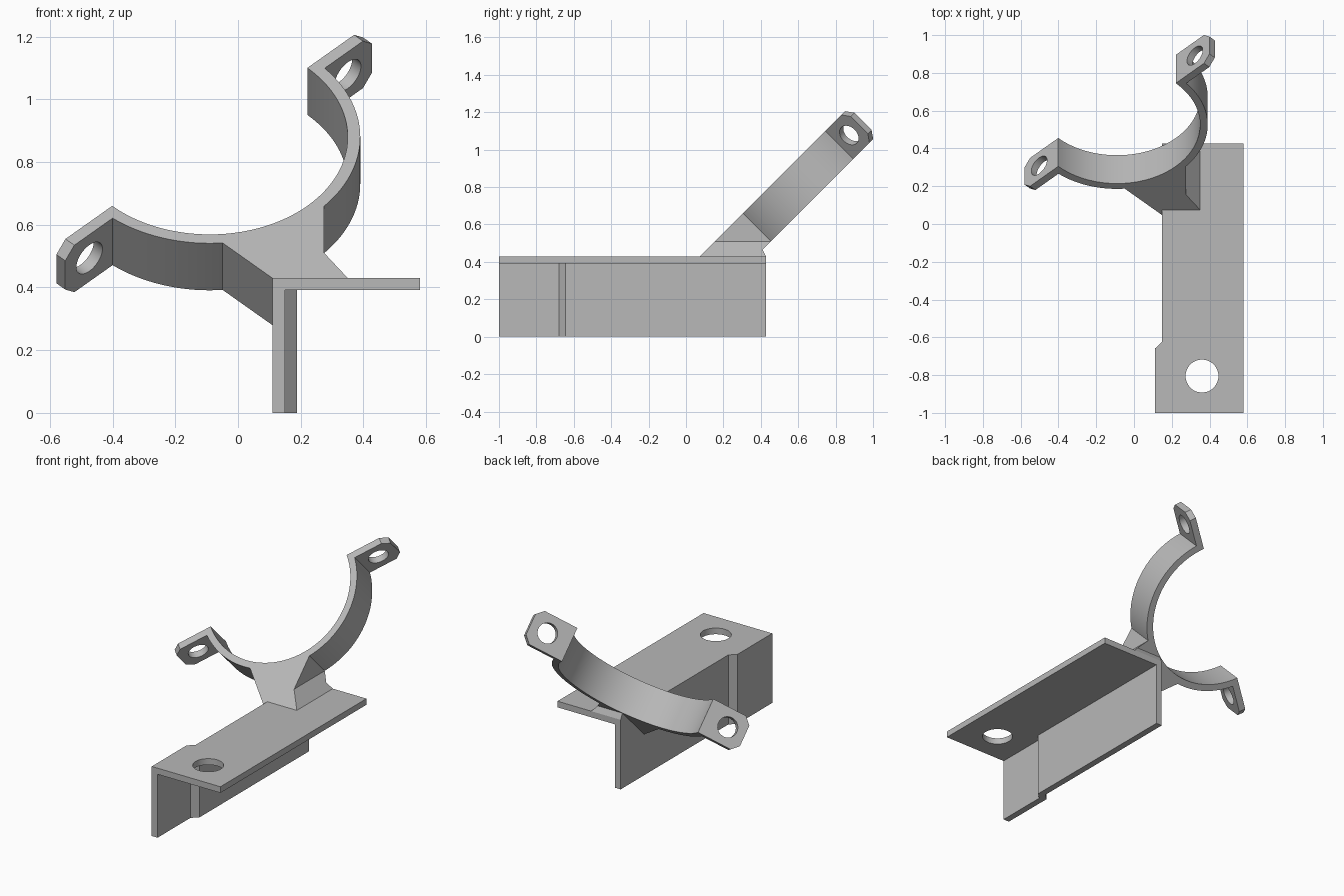
import bpy, bmesh, math
from mathutils import Vector

old = bpy.data.objects.get("Cube")
if old:
    bpy.data.objects.remove(old, do_unlink=True)

metal = bpy.data.materials.new("plain grey metal")
metal.use_nodes = True
GREY = (0.48, 0.48, 0.48, 1)
metal.diffuse_color = GREY
metal.node_tree.nodes["Principled BSDF"].inputs["Base Color"].default_value = GREY

S = math.sqrt(0.5)
SHIFT = 0.355            # offset of the tilted clamp plane
CX, CV = -0.09, 1.245    # clamp centre in its plane
R_IN, R_OUT = 0.44, 0.48
WIDTH, TIP, THICK, CHAMFER = 0.212, 0.692, 0.04, 0.041
LEG_X, Z_UNDER, Z_TOP, BACK = 0.148, 0.392, 0.43, 0.427


def tilted(x, v, n=0):
    """Point in the plane leaning back 45 degrees, n = depth behind it."""
    return Vector((x, (v + n) * S - SHIFT, (v - n) * S))


def clamp_point(a, b, n=0):
    """a runs along the clamp opening, b runs away from it."""
    return tilted(CX + (a + b) * S, CV + (a - b) * S, n)


def arc(r, start, end, steps=64):
    angles = [start + (end - start) * i / steps for i in range(steps + 1)]
    return [(r * math.cos(t), r * math.sin(t)) for t in angles]


def loft(name, near, far, cuts=()):
    """Solid between two matching loops, trimmed by (point, outward normal) planes."""
    bm = bmesh.new()
    p = [bm.verts.new(c) for c in near]
    q = [bm.verts.new(c) for c in far]
    bm.faces.new(p)
    bm.faces.new(q[::-1])
    for i in range(len(p)):
        j = (i + 1) % len(p)
        bm.faces.new((p[j], p[i], q[i], q[j]))
    for point, normal in cuts:
        geom = bm.verts[:] + bm.edges[:] + bm.faces[:]
        cut = bmesh.ops.bisect_plane(bm, geom=geom, plane_co=point,
                                     plane_no=normal, clear_outer=True)
        edges = [e for e in cut["geom_cut"] if isinstance(e, bmesh.types.BMEdge)]
        bmesh.ops.holes_fill(bm, edges=edges)
    bmesh.ops.recalc_face_normals(bm, faces=bm.faces[:])
    mesh = bpy.data.meshes.new(name)
    bm.to_mesh(mesh)
    bm.free()
    mesh.materials.append(metal)
    obj = bpy.data.objects.new(name, mesh)
    bpy.context.collection.objects.link(obj)
    return obj


def extrude(name, loop, vector, cuts=()):
    return loft(name, loop, [c + vector for c in loop], cuts)


def drill(obj, centre, axis, radius):
    """Cut a round hole through an object."""
    bpy.ops.mesh.primitive_cylinder_add(vertices=48, radius=radius, depth=0.15, location=centre)
    cutter = bpy.context.object
    cutter.rotation_euler = axis.to_track_quat("Z", "Y").to_euler()
    cutter.hide_render = True
    cutter.data.materials.append(metal)
    mod = obj.modifiers.new("hole", "BOOLEAN")
    mod.operation, mod.solver, mod.object = "DIFFERENCE", "EXACT", cutter
    bpy.context.view_layer.objects.active = obj
    bpy.ops.object.modifier_apply(modifier=mod.name)
    bpy.data.objects.remove(cutter, do_unlink=True)


def smooth(obj):
    bpy.ops.object.select_all(action="DESELECT")
    obj.select_set(True)
    bpy.context.view_layer.objects.active = obj
    bpy.ops.object.shade_smooth_by_angle(angle=math.radians(25))


UP = Vector((0, 0, 1))
DEPTH = Vector((0, S, -S)) * WIDTH

# Top plate with its mounting hole
outline = [(0.11, -1), (0.58, -1), (0.58, BACK), (LEG_X, BACK), (LEG_X, -0.625), (0.11, -0.66)]
plate = extrude("top_plate", [Vector((x, y, Z_UNDER)) for x, y in outline], UP * (Z_TOP - Z_UNDER))
drill(plate, (0.36, -0.805, 0.41), UP, 0.087)
smooth(plate)

# Side leg, stepped sideways near the front
outline = [(0.11, -1), (0.11, -0.66), (LEG_X, -0.625), (LEG_X, BACK),
           (0.188, BACK), (0.188, -0.643), (0.15, -0.68), (0.15, -1)]
extrude("side_leg", [Vector((x, y, 0)) for x, y in outline], UP * Z_UNDER)

# Half-round clamp with a bolt tab at each end
lean = math.asin(THICK / R_OUT)
profile = [(-TIP, 0)] + arc(R_IN, math.pi, 0) + [(TIP, 0), (TIP, THICK)]
profile += arc(R_OUT, lean, math.pi - lean) + [(-TIP, THICK)]
along, away = Vector((S, 0.5, 0.5)), Vector((S, -0.5, -0.5))
corners = []
for side in (-1, 1):
    for n, out in ((0, -1), (WIDTH, 1)):
        corners.append((clamp_point(side * (TIP - CHAMFER), 0, n),
                        along * side + DEPTH.normalized() * out))
clamp = extrude("clamp", [clamp_point(a, b) for a, b in profile], DEPTH, corners)
for side in (-1, 1):
    drill(clamp, clamp_point(side * 0.583, THICK / 2, WIDTH / 2), away, 0.059)
smooth(clamp)


# Web joining the clamp to the bracket
def rim(x):
    return CV - math.sqrt((R_OUT - 0.001) ** 2 - (x - CX) ** 2)


def web(name, x0, x1, low0, low1, cuts=()):
    steps = 16
    top = [x1 + (x0 - x1) * i / steps for i in range(steps + 1)]
    loop = [(x0, low0)] if low0 < rim(x0) - 0.01 else []
    loop += [(x1, low1)] + [(x, rim(x)) for x in top]
    return extrude(name, [tilted(x, v) for x, v in loop], DEPTH, cuts)


LEFT = -0.05
web_end = rim(LEFT) - (LEG_X - LEFT)
web("outer_web", LEFT, LEG_X, rim(LEFT), web_end)
web("inner_web", LEG_X, 0.275, web_end, web_end, [(Vector((0, 0, Z_TOP)), -UP)])

# Sloped foot beside the web
foot = [(0.275, Z_TOP), (0.35, Z_TOP), (0.275, 0.51)]
loft("web_foot", [Vector((x, z - SHIFT, z)) for x, z in foot],
     [Vector((x, z - SHIFT + WIDTH / S, z)) for x, z in foot])

# Small fillet behind the web
fillet = [(0.375, Z_TOP, 0.35), (0.41, 0.465, 0.317), (BACK, Z_TOP, 0.35)]
loft("web_fillet", [Vector((LEG_X, y, z)) for y, z, x in fillet],
     [Vector((x, y, z)) for y, z, x in fillet])
